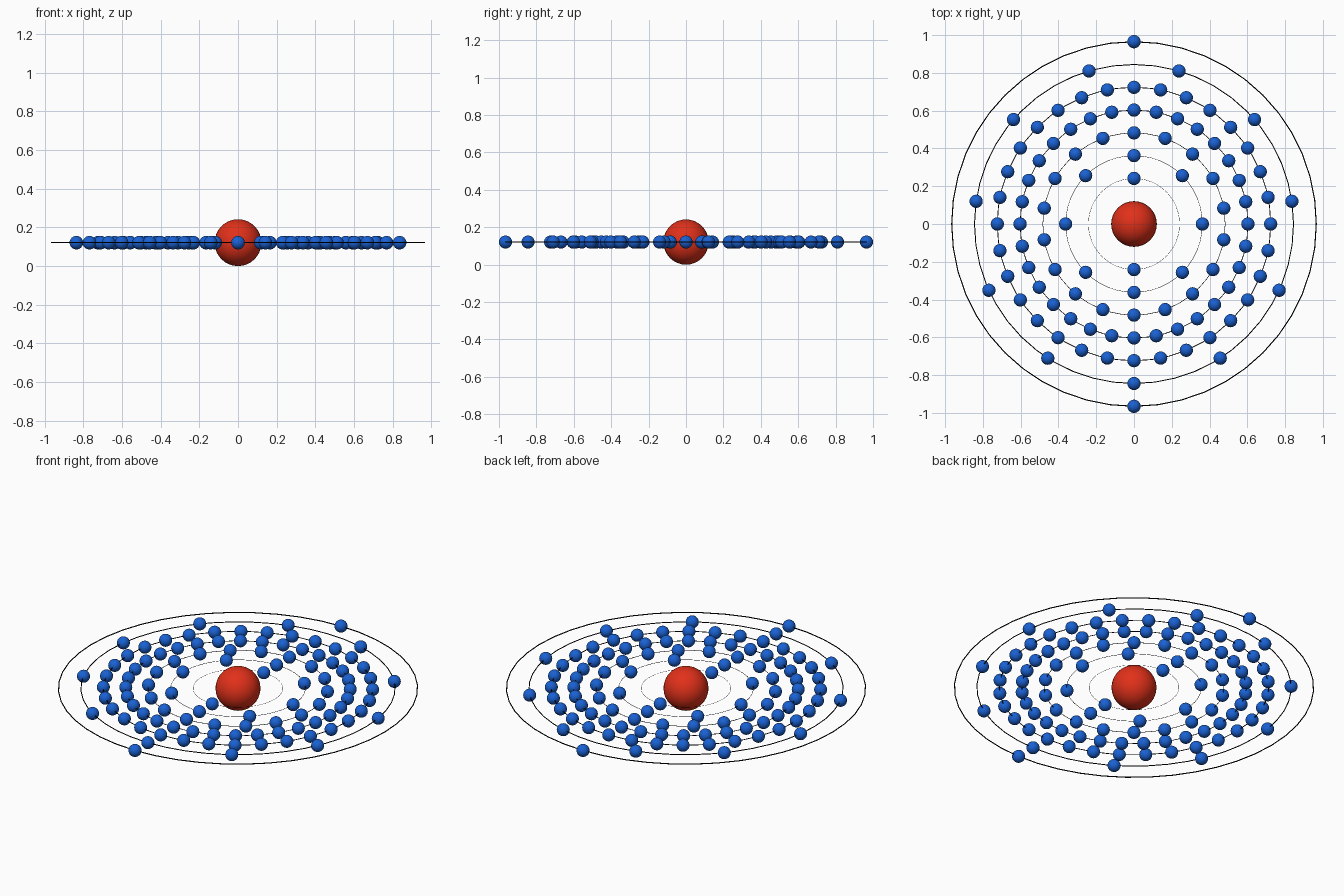
import bpy
from math import sin, cos, tau

if "Cube" in bpy.data.objects:
    bpy.data.objects.remove(bpy.data.objects["Cube"])

Z = 0.121          # height of the orbital plane
R_OUT = 0.965      # outermost orbit radius
SHELLS = [2, 8, 18, 32, 32, 11, 2]


def material(name, rgb):
    m = bpy.data.materials.new(name)
    m.diffuse_color = (*rgb, 1)
    m.use_nodes = True
    m.node_tree.nodes["Principled BSDF"].inputs["Base Color"].default_value = m.diffuse_color
    return m


red = material("red", (0.75, 0.03, 0.01))
blue = material("blue", (0.01, 0.12, 0.65))
black = material("black", (0.0, 0.0, 0.0))


def finish(name, mat):
    ob = bpy.context.object
    ob.name = name
    ob.data.materials.append(mat)
    bpy.ops.object.shade_smooth()
    return ob


# Nucleus
bpy.ops.mesh.primitive_uv_sphere_add(segments=32, ring_count=16, radius=0.121,
                                     location=(0, 0, Z))
finish("nucleus", red)

# Orbit rings with their evenly spaced electrons, first one at the front
electron_mesh = None
for k, count in enumerate(SHELLS):
    r = R_OUT * (k + 2) / 8
    bpy.ops.mesh.primitive_torus_add(major_segments=48, minor_segments=12,
                                     major_radius=r, minor_radius=r * 0.003,
                                     location=(0, 0, Z))
    finish(f"orbit_{k + 1}", black)
    for i in range(count):
        a = tau * i / count
        pos = (r * sin(a), -r * cos(a), Z)
        name = f"electron_{k + 1}_{i + 1}"
        if electron_mesh is None:
            bpy.ops.mesh.primitive_uv_sphere_add(segments=32, ring_count=16,
                                                 radius=0.035, location=pos)
            electron_mesh = finish(name, blue).data
        else:
            ob = bpy.data.objects.new(name, electron_mesh)
            ob.location = pos
            bpy.context.collection.objects.link(ob)
